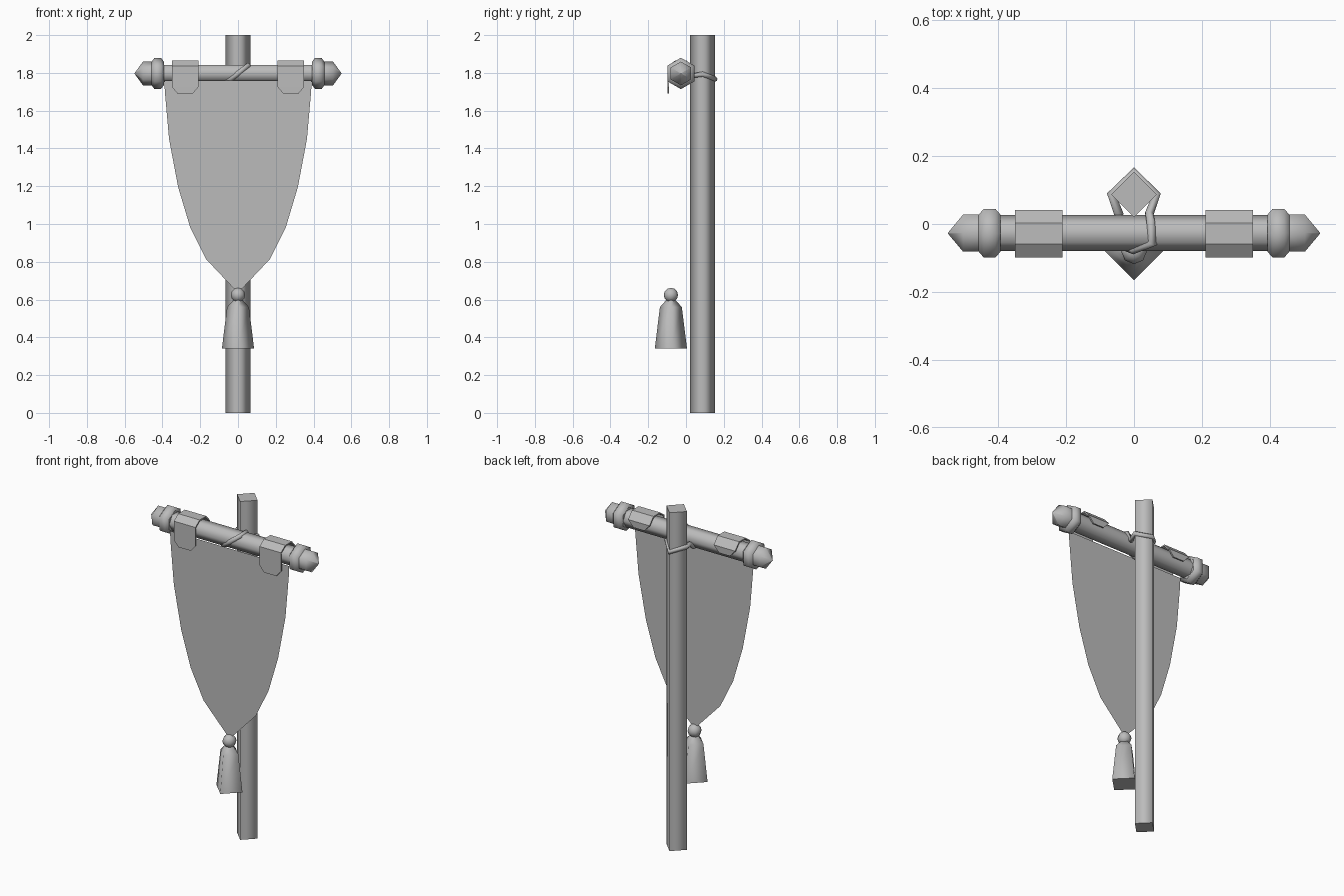
import bpy, bmesh
from math import cos, sin, pi
from mathutils import Vector

cube = bpy.data.objects.get("Cube")
if cube:
    bpy.data.objects.remove(cube, do_unlink=True)

grey = bpy.data.materials.new("plain_grey")
grey.use_nodes = True
GREY = (0.5, 0.5, 0.5, 1)
grey.diffuse_color = GREY
grey.node_tree.nodes["Principled BSDF"].inputs["Base Color"].default_value = GREY

ROD_Y, ROD_Z = -0.027, 1.797


def add(name, data):
    ob = bpy.data.objects.new(name, data)
    data.materials.append(grey)
    bpy.context.collection.objects.link(ob)
    return ob


def finish(name, bm, closed=True):
    if closed:
        bmesh.ops.recalc_face_normals(bm, faces=bm.faces)
    me = bpy.data.meshes.new(name)
    bm.to_mesh(me)
    bm.free()
    return add(name, me)


def lathe(name, profile, sides, centre, axis, phase=0.0):
    """Revolve (position, radius) pairs; smooth walls, flat end caps."""
    bm = bmesh.new()
    rings = []
    for t, r in profile:
        ring = []
        for i in range(sides):
            a = phase + 2 * pi * i / sides
            u, v = r * cos(a), r * sin(a)
            p = Vector((t, u, v)) if axis == "x" else Vector((u, v, t))
            ring.append(bm.verts.new(p + Vector(centre)))
        rings.append(ring)
    for a, b in zip(rings, rings[1:]):
        for i in range(sides):
            j = (i + 1) % sides
            bm.faces.new((a[i], a[j], b[j], b[i])).smooth = True
    bm.faces.new(rings[0])
    bm.faces.new(rings[-1])
    bmesh.ops.remove_doubles(bm, verts=bm.verts, dist=0.0001)
    return finish(name, bm)


# Square pole turned corner-on
lathe("pole", [(0, 0.067), (2, 0.067)], 4, (0, 0.087, 0), "z")

# Crossbar with its collars and finials
rod_centre = (0, ROD_Y, ROD_Z)
lathe("crossbar", [(-0.46, 0.053), (0.46, 0.053)], 6, rod_centre, "x")
for side, s in (("left", 1), ("right", -1)):
    collar = [(0.393, 0.063), (0.408, 0.083), (0.442, 0.083), (0.457, 0.063)]
    finial = [(0.45, 0.063), (0.503, 0.063), (0.548, 0.001)]
    lathe(side + "_collar", [(s * t, r) for t, r in collar], 6, rod_centre, "x", pi / 6)
    lathe(side + "_finial", [(s * t, r) for t, r in finial], 6, rod_centre, "x", pi / 6)

    # Strap folded over the crossbar: (y, z, half width) along its length
    rows = [(-0.095, 1.69, 0.04), (-0.095, 1.725, 0.07), (-0.095, 1.834, 0.07),
            (-0.057, 1.861, 0.07), (0.002, 1.861, 0.07), (0.038, 1.822, 0.07),
            (0.036, 1.785, 0.035)]
    bm = bmesh.new()
    pairs = [[bm.verts.new((s * 0.28 + k * w, y, z)) for k in (-1, 1)] for y, z, w in rows]
    for a, b in zip(pairs, pairs[1:]):
        bm.faces.new((a[0], a[1], b[1], b[0]))
    strap = finish(side + "_strap", bm, closed=False)
    solid = strap.modifiers.new("thickness", "SOLIDIFY")
    solid.thickness = 0.008
    solid.offset = 0

# Hanging cloth tapering to a point
edge = [(0.39, 1.76), (0.387, 1.7), (0.365, 1.45), (0.317, 1.196), (0.254, 0.985), (0.17, 0.815)]
outline = [(-x, z) for x, z in edge] + [(0, 0.635)] + [(x, z) for x, z in reversed(edge)]
bm = bmesh.new()
bm.faces.new([bm.verts.new((x, -0.078, z)) for x, z in outline])
finish("cloth", bm, closed=False)

# Tassel: knot and four-sided skirt
tassel_centre = (0, -0.08, 0)
bm = bmesh.new()
bmesh.ops.create_uvsphere(bm, u_segments=8, v_segments=6, radius=0.038)
bmesh.ops.translate(bm, verts=bm.verts, vec=(0, -0.08, 0.624))
for f in bm.faces:
    f.smooth = True
finish("tassel_knot", bm)
lathe("tassel_skirt", [(0.342, 0.085), (0.56, 0.058), (0.597, 0.025)], 4, tassel_centre, "z")

# Rope lashing the crossbar to the pole
path = [(0, 0.153, 1.767), (0.066, 0.087, 1.793), (0.045, 0.03, 1.785),
        (0.05, 0.002, 1.84), (0.055, -0.056, 1.84), (0, -0.076, 1.797),
        (-0.055, -0.056, 1.755), (-0.05, 0.002, 1.755), (-0.045, 0.03, 1.78),
        (-0.066, 0.087, 1.793)]
curve = bpy.data.curves.new("rope_lashing", "CURVE")
curve.dimensions = "3D"
curve.bevel_depth = 0.014
curve.bevel_resolution = 1
spline = curve.splines.new("POLY")
spline.points.add(len(path) - 1)
for point, co in zip(spline.points, path):
    point.co = (*co, 1)
spline.use_cyclic_u = True
add("rope_lashing", curve)
